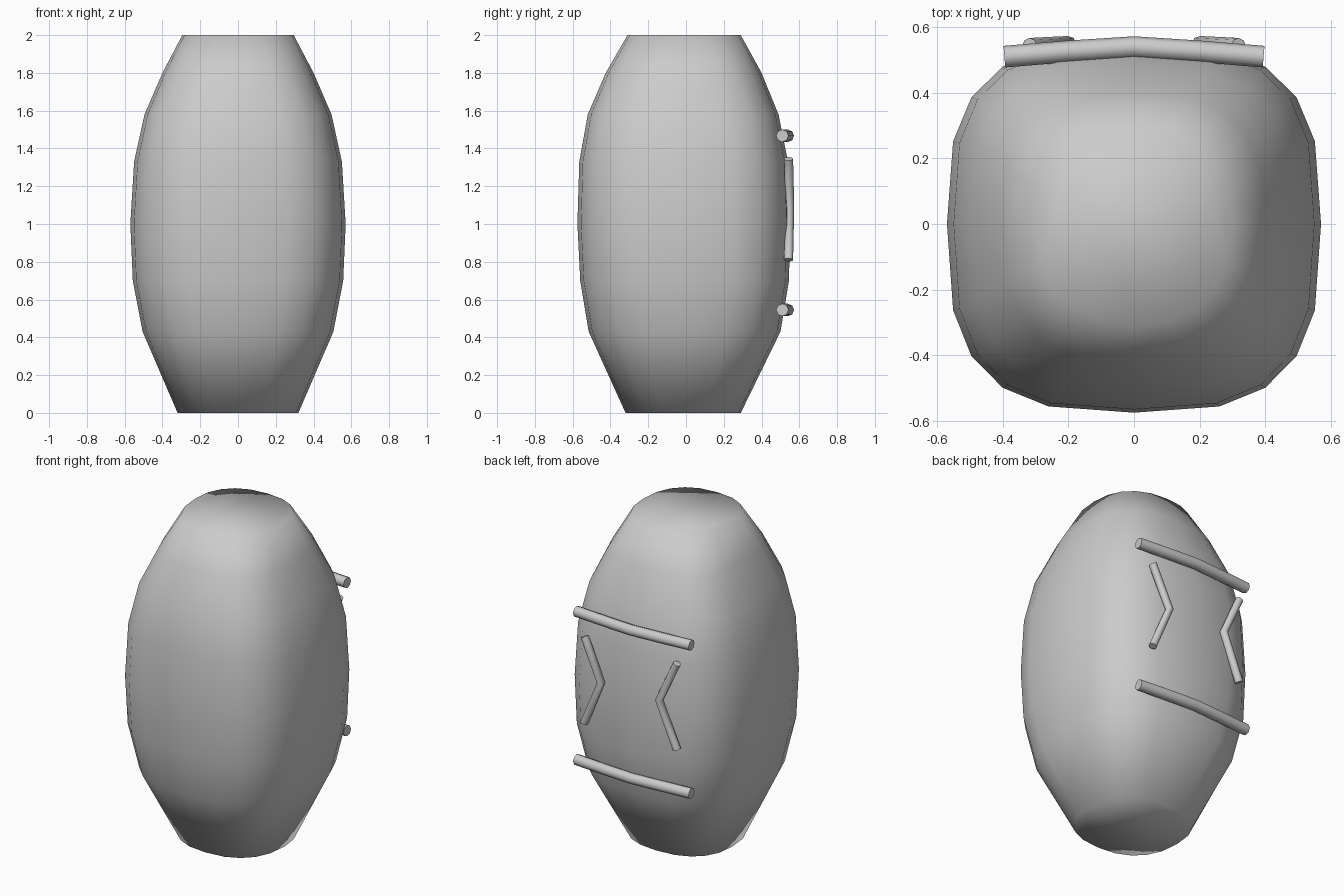
import bpy, bmesh, math

if "Cube" in bpy.data.objects:
    bpy.data.objects.remove(bpy.data.objects["Cube"])

SEG = 20


def power(v, e):
    return math.copysign(abs(v) ** e, v)


# Body: stacked rounded-square rings (z, half width, front depth, back depth, squareness)
rings = [
    (0.00, 0.32, 0.32, 0.29, 2.4),
    (0.43, 0.505, 0.515, 0.50, 2.8),
    (0.70, 0.557, 0.56, 0.545, 3.0),
    (1.00, 0.57, 0.575, 0.552, 3.0),
    (1.33, 0.55, 0.565, 0.54, 3.0),
    (1.58, 0.495, 0.52, 0.49, 2.9),
    (1.80, 0.40, 0.425, 0.40, 2.7),
    (2.00, 0.295, 0.31, 0.29, 2.4),
]
bm = bmesh.new()
loops = []
for z, rx, front, back, n in rings:
    loop = []
    for i in range(SEG):
        a = 2 * math.pi * i / SEG
        c, s = power(math.cos(a), 2 / n), power(math.sin(a), 2 / n)
        loop.append(bm.verts.new((rx * c, (back if s > 0 else front) * s, z)))
    loops.append(loop)
for lo, hi in zip(loops, loops[1:]):
    for i in range(SEG):
        j = (i + 1) % SEG
        bm.faces.new((lo[i], lo[j], hi[j], hi[i]))
bm.faces.new(loops[0][::-1])
bm.faces.new(loops[-1])
for f in bm.faces:
    f.smooth = True
mesh = bpy.data.meshes.new("body")
bm.to_mesh(mesh)
bm.free()
bpy.context.collection.objects.link(bpy.data.objects.new("body", mesh))


def tube(name, points, radius):
    """Round bar with capped ends along a few points."""
    curve = bpy.data.curves.new(name, 'CURVE')
    curve.dimensions = '3D'
    curve.bevel_depth = radius
    curve.bevel_resolution = 2
    curve.use_fill_caps = True
    spline = curve.splines.new('POLY')
    spline.points.add(len(points) - 1)
    for p, co in zip(spline.points, points):
        p.co = (*co, 1)
    obj = bpy.data.objects.new(name, curve)
    bpy.context.collection.objects.link(obj)
    bpy.ops.object.select_all(action='DESELECT')
    obj.select_set(True)
    bpy.context.view_layer.objects.active = obj
    bpy.ops.object.convert(target='MESH')
    bpy.ops.object.shade_smooth_by_angle(angle=math.radians(50))


# Bent horizontal bars on the back
for name, z in (("lower_bar", 0.545), ("upper_bar", 1.467)):
    tube(name, [(-0.395, 0.51, z), (-0.2, 0.526, z), (0, 0.539, z),
                (0.2, 0.526, z), (0.395, 0.51, z)], 0.033)

# Chevrons pointing at the centre
for name, s in (("left_chevron", 1), ("right_chevron", -1)):
    tube(name, [(s * 0.318, 0.543, 0.81), (s * 0.2, 0.549, 1.09),
                (s * 0.318, 0.543, 1.345)], 0.024)
